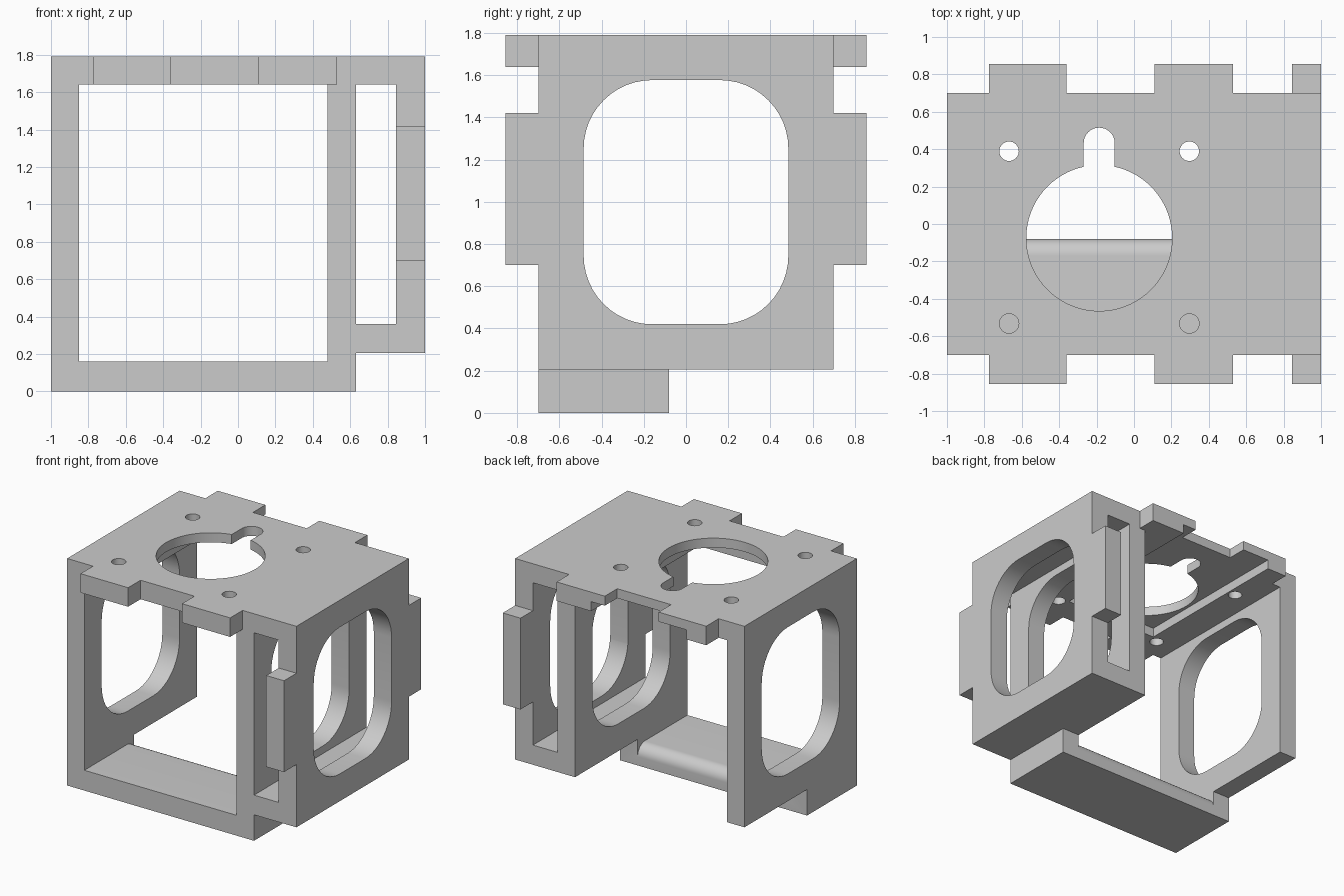
import bpy
import bmesh
from math import cos, sin, pi
from mathutils import Vector

cube = bpy.data.objects.get("Cube")
if cube:
    bpy.data.objects.remove(cube, do_unlink=True)

grey = bpy.data.materials.new("plain_grey")
grey.use_nodes = True
colour = (0.6, 0.6, 0.6, 1)
grey.diffuse_color = colour
grey.node_tree.nodes["Principled BSDF"].inputs["Base Color"].default_value = colour

# How a 2D profile (a, b) at depth d maps to space, by extrusion axis
PLACE = {
    "x": lambda a, b, d: Vector((d, a, b)),
    "y": lambda a, b, d: Vector((a, d, b)),
    "z": lambda a, b, d: Vector((a, b, d)),
}


def prism(name, profile, axis, start, end):
    """Extrude a closed profile along an axis."""
    bm = bmesh.new()
    place = PLACE[axis]
    face = bm.faces.new([bm.verts.new(place(a, b, start)) for a, b in profile])
    new = bmesh.ops.extrude_face_region(bm, geom=[face])["geom"]
    shift = place(0, 0, end) - place(0, 0, start)
    bmesh.ops.translate(bm, vec=shift, verts=[g for g in new if isinstance(g, bmesh.types.BMVert)])
    bmesh.ops.recalc_face_normals(bm, faces=bm.faces)
    mesh = bpy.data.meshes.new(name)
    bm.to_mesh(mesh)
    bm.free()
    mesh.materials.append(grey)
    obj = bpy.data.objects.new(name, mesh)
    bpy.context.collection.objects.link(obj)
    return obj


def arc(ca, cb, r, first, last, steps):
    """Points on an arc, angles in quarter turns."""
    return [(ca + r * cos(t * pi / 2), cb + r * sin(t * pi / 2))
            for t in (first + (last - first) * i / steps for i in range(steps + 1))]


def circle(ca, cb, r, steps):
    return arc(ca, cb, r, 0, 4, steps)[:-1]


def rect(a0, b0, a1, b1):
    return [(a0, b0), (a1, b0), (a1, b1), (a0, b1)]


def cut(body, cutter):
    cutter.hide_render = True
    mod = body.modifiers.new("cut", "BOOLEAN")
    mod.operation = "DIFFERENCE"
    mod.solver = "EXACT"
    mod.object = cutter
    bpy.context.view_layer.objects.active = body
    bpy.ops.object.modifier_apply(modifier=mod.name)
    bpy.data.objects.remove(cutter, do_unlink=True)


TOP, SIDE, TAB, UNDER = 1.79, 0.7, 0.855, 1.64
FLOOR_BACK, ROUND = -0.08, 0.09

# Solid block with the stepped front outline
body = prism("bracket_frame",
             [(-1, 0), (0.63, 0), (0.63, 0.205), (1, 0.205), (1, TOP), (-1, TOP)],
             "y", -TAB, TAB)

# Trim front and back so only the joint tabs stand proud
trim = [(-1.2, -0.2), (1.2, -0.2), (1.2, 0.7), (0.75, 0.7), (0.75, 1.42), (1.2, 1.42),
        (1.2, 2), (0.53, 2), (0.53, UNDER), (0.11, UNDER), (0.11, 2),
        (-0.36, 2), (-0.36, UNDER), (-0.775, UNDER), (-0.775, 2), (-1.2, 2)]
for side in (-1, 1):
    cut(body, prism("tab_trim", trim, "y", side * SIDE, side * 1.2))

# Rear underside step
cut(body, prism("rear_step", rect(FLOOR_BACK, -0.3, 1.2, 0.205), "x", -1.3, 1.3))

# Main bay, with the rounded rear lip of the floor in its profile
lip = arc(FLOOR_BACK - ROUND, 0.16 - ROUND, ROUND, 1, 0, 12)
bay = [(-1.2, 0.16)] + lip + [(1.2, 0.16 - ROUND), (1.2, UNDER), (-1.2, UNDER)]
cut(body, prism("main_bay", bay, "x", -0.85, 0.478))

# Narrow side bay
cut(body, prism("side_bay", rect(0.63, 0.36, 0.845, UNDER), "y", -1.2, 1.2))

# Rounded windows through all three upright walls
W, R, LOW, HIGH = 0.485, 0.325, 0.42, 1.577
window = []
for quarter, (a, b) in enumerate([(W - R, HIGH - R), (R - W, HIGH - R),
                                  (R - W, LOW + R), (W - R, LOW + R)]):
    window += arc(a, b, R, quarter, quarter + 1, 12)
cut(body, prism("window", window, "x", -1.3, 1.3))

# Recess under the top plate, open to the back
CX, CY = -0.186, -0.075
cut(body, prism("top_recess", rect(CX - 0.415, CY - 0.415, CX + 0.415, 1.2), "z", 1.5, 1.715))

# Round opening with its keyhole notch, and the four screw holes
cut(body, prism("round_opening", circle(CX, CY, 0.39, 72), "z", 1.5, 2))
notch = arc(CX, 0.432, 0.083, 0, 2, 20) + [(CX - 0.083, CY), (CX + 0.083, CY)]
cut(body, prism("keyhole_notch", notch, "z", 1.5, 2))
for x in (-0.668, 0.296):
    for y in (-0.532, 0.389):
        cut(body, prism("screw_hole", circle(x, y, 0.052, 32), "z", 1.5, 2))

# Smooth curved cuts, keep the corners sharp
bpy.ops.object.select_all(action="DESELECT")
body.select_set(True)
bpy.context.view_layer.objects.active = body
bpy.ops.object.shade_smooth_by_angle(angle=pi / 6)
